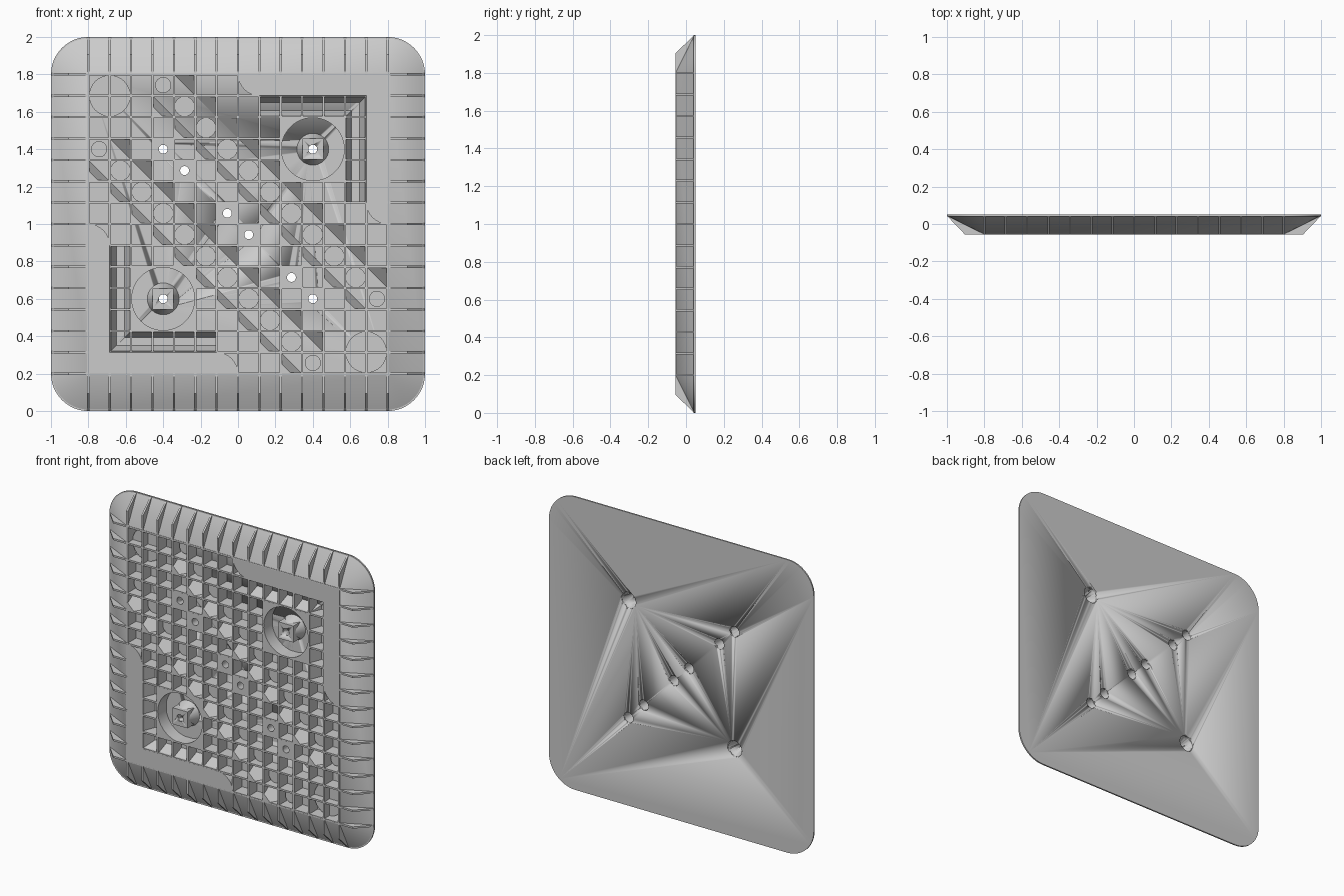
import bpy, bmesh
from math import cos, sin, pi, radians
from mathutils import Matrix

if "Cube" in bpy.data.objects:
    bpy.data.objects.remove(bpy.data.objects["Cube"])

P = 1.6 / 14                              # lattice pitch
FRONT, FLOOR, EDGE, BACK = -0.055, 0.035, 0.044, 0.05
T = 0.006                                 # half wall thickness
LINES = [-0.8 + P * k for k in range(15)]


def cell(i):
    return -0.8 + P * (i + 0.5)


def finish(name, bm):
    bmesh.ops.remove_doubles(bm, verts=bm.verts, dist=1e-5)
    bmesh.ops.recalc_face_normals(bm, faces=bm.faces)
    me = bpy.data.meshes.new(name)
    bm.to_mesh(me)
    bm.free()
    me.shade_smooth()
    me.set_sharp_from_angle(angle=radians(25))
    ob = bpy.data.objects.new(name, me)
    ob.location.z = 1                     # parts are drawn around the panel centre
    bpy.context.collection.objects.link(ob)
    return ob


def hull(bm, pts):
    vs = [bm.verts.new(p) for p in pts]
    bmesh.ops.convex_hull(bm, input=vs)


def box(bm, x0, x1, y0, y1, z0, z1):
    m = Matrix.Translation(((x0 + x1) / 2, (y0 + y1) / 2, (z0 + z1) / 2)) @ \
        Matrix.Diagonal((x1 - x0, y1 - y0, z1 - z0, 1))
    bmesh.ops.create_cube(bm, size=1, matrix=m)


def cone(bm, x, z, r_back, r_front, y_back, y_front, n=32):
    m = Matrix.Translation((x, (y_back + y_front) / 2, z)) @ Matrix.Rotation(pi / 2, 4, 'X')
    bmesh.ops.create_cone(bm, cap_ends=True, segments=n, radius1=r_back,
                          radius2=r_front, depth=y_back - y_front, matrix=m)


def loft(bm, rings, caps=False):
    rs = [[bm.verts.new(p) for p in r] for r in rings]
    for a, b in zip(rs, rs[1:]):
        for k in range(len(a)):
            j = (k + 1) % len(a)
            bm.faces.new((a[k], a[j], b[j], b[k]))
    if caps:
        bm.faces.new(rs[0])
        bm.faces.new(rs[-1])


def outline(r, y, n=12):
    pts = []
    for q, (sx, sz) in enumerate(((1, 1), (-1, 1), (-1, -1), (1, -1))):
        for k in range(n + 1):
            a = pi / 2 * (q + k / n)
            pts.append((0.8 * sx + r * cos(a), y, 0.8 * sz + r * sin(a)))
    return pts


# back plate and sloped rim
bm = bmesh.new()
loft(bm, [outline(0.2, FLOOR + 0.005), outline(0.2, BACK)], caps=True)
plate = finish("back_plate", bm)
bm = bmesh.new()
loft(bm, [outline(0.2, EDGE), outline(0, FRONT), outline(0, FLOOR + 0.01)])
finish("sloped_rim", bm)
bm = bmesh.new()
box(bm, -0.8, 0.8, FLOOR, FLOOR + 0.008, -0.8, 0.8)
floor = finish("lattice_floor", bm)

# triangular fins on the rim
bm = bmesh.new()
for c in LINES:
    for s in (-1, 1):
        tri = ((s, EDGE), (s * 0.905, FRONT), (s * 0.8, FRONT))
        hull(bm, [(c + d, y, u) for u, y in tri for d in (-T, T)])
        hull(bm, [(u, y, c + d) for u, y in tri for d in (-T, T)])
finish("rim_fins", bm)

# square lattice, left open around the two bosses
def in_boss(u, v):
    return any(abs(u - s * 0.4) < 0.165 and abs(v - s * 0.4) < 0.165 for s in (-1, 1))


bm = bmesh.new()
for c in LINES:
    for k in range(14):
        a, b = LINES[k], LINES[k + 1]
        if not in_boss((a + b) / 2, c):
            box(bm, a, b, FRONT + 0.0005, FLOOR + 0.004, c - T, c + T)
            box(bm, c - T, c + T, FRONT + 0.0005, FLOOR + 0.004, a, b)
finish("lattice_walls", bm)

# corner bands and the sloped troughs inside them
bands, troughs = bmesh.new(), bmesh.new()
o, i = 0.8 - P, 0.8 - 2 * P
prof = [(0.8, 0.8), (0.8, o)] + [(P - P * cos(k * pi / 16), 0.8 - P * sin(k * pi / 16))
                                 for k in range(9)]
outer = [(P, FRONT, o), (o, FRONT, o), (P, FLOOR, o), (o, FLOOR, o),
         (P, FLOOR, o - 0.036), (o - 0.036, FLOOR, o - 0.036)]
inner = [(P, FRONT, i), (i, FRONT, i), (P, FLOOR, i), (i, FLOOR, i),
         (P, FLOOR, i + 0.036), (i + 0.036, FLOOR, i + 0.036)]
for s in (-1, 1):
    for swap in (False, True):
        def put(p):
            x, y, z = p
            return (s * z, y, s * x) if swap else (s * x, y, s * z)
        hull(bands, [put((x, y, z)) for x, z in prof for y in (FRONT, FLOOR)])
        hull(troughs, [put(p) for p in outer])
        hull(troughs, [put(p) for p in inner])
finish("corner_bands", bands)
finish("trough_slopes", troughs)

# diagonal rows of round pads with wedges on both sides
pads, wedges = bmesh.new(), bmesh.new()
h = P / 2
for first, total in ((3, 16), (0, 10)):
    for n in range(11):
        ci, cj = first + n, total - first - n
        r = 0.043 if n in (0, 10) else 0.054
        cone(pads, cell(ci), cell(cj), r, r, FLOOR + 0.004, 0.0, 24)
        if n == 10:
            continue
        x, z = cell(ci + 1), cell(cj)
        hull(wedges, [(x + h, FRONT, z + h), (x + h, FLOOR, z + h),
                      (x - h, FLOOR, z + h), (x + h, FLOOR, z - h)])
        x, z = cell(ci), cell(cj - 1)
        hull(wedges, [(x - h, FLOOR, z - h), (x - h, FLOOR, z + h), (x + h, FLOOR, z - h),
                      (x - h, FRONT, z - h), (x - h, FRONT, z), (x, FRONT, z - h)])
for s in (-1, 1):
    cone(pads, -s * o, s * o, 0.11, 0.11, FLOOR + 0.004, 0.0, 40)
finish("round_pads", pads)
finish("diagonal_wedges", wedges)

# boss wells, cones and cubes
wells, cones, cubes = bmesh.new(), bmesh.new(), bmesh.new()
for s in (-1, 1):
    c, R = s * 0.4, 1.5 * P
    ang = [2 * pi * k / 48 for k in range(48)]
    sq = [(R * cos(a) / max(abs(cos(a)), abs(sin(a))),
           R * sin(a) / max(abs(cos(a)), abs(sin(a)))) for a in ang]
    ci = [(0.168 * cos(a), 0.168 * sin(a)) for a in ang]
    loft(wells, [[(c + x, y, c + z) for x, z in ring]
                 for ring, y in ((sq, FLOOR), (sq, FRONT), (ci, FRONT), (ci, FLOOR))])
    cone(cones, c, c, 0.086, 0.054, FLOOR + 0.002, -0.04)
    box(cubes, c - 0.056, c + 0.056, FRONT, FLOOR + 0.002, c - 0.056, c + 0.056)
finish("boss_wells", wells)
drilled = [plate, floor, finish("boss_cones", cones), finish("boss_cubes", cubes)]

# filled cells that carry the small holes
bm = bmesh.new()
HOLES = [(cell(k), cell(13 - k)) for k in (3, 4, 6, 7, 9, 10)]
for x, z in HOLES:
    box(bm, x - 0.056, x + 0.056, FRONT, FLOOR + 0.002, z - 0.056, z + 0.056)
drilled.append(finish("hole_blocks", bm))

# drill the tapered holes
bm = bmesh.new()
for x, z in HOLES:
    cone(bm, x, z, 0.037, 0.023, BACK + 0.005, FRONT - 0.005)
for s in (-1, 1):
    cone(bm, s * 0.4, s * 0.4, 0.058, 0.022, BACK + 0.005, FRONT - 0.005)
cutter = finish("hole_cutter", bm)
cutter.hide_render = True
for ob in drilled:
    mod = ob.modifiers.new("holes", 'BOOLEAN')
    mod.operation, mod.solver, mod.object = 'DIFFERENCE', 'EXACT', cutter
bpy.context.view_layer.update()
dg = bpy.context.evaluated_depsgraph_get()
cut = [bpy.data.meshes.new_from_object(ob.evaluated_get(dg)) for ob in drilled]
for ob, me in zip(drilled, cut):
    ob.modifiers.clear()
    ob.data = me
bpy.data.objects.remove(cutter)
